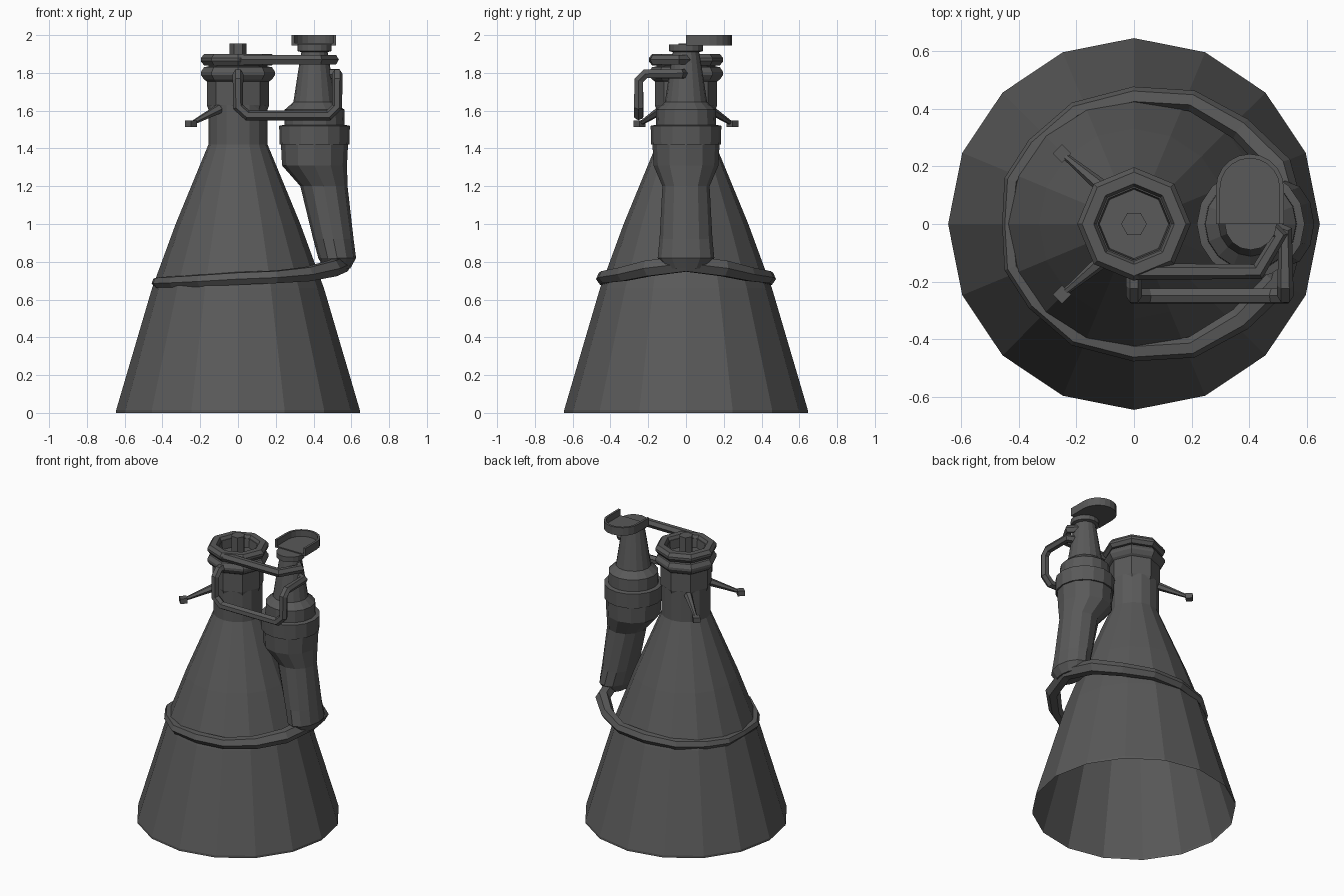
import bpy, bmesh, math
from mathutils import Vector, Matrix

cube = bpy.data.objects.get("Cube")
if cube:
    bpy.data.objects.remove(cube, do_unlink=True)

metal = bpy.data.materials.new("dark_metal")
metal.use_nodes = True
GREY = (0.1, 0.1, 0.1, 1)
metal.diffuse_color = GREY
metal.node_tree.nodes["Principled BSDF"].inputs["Base Color"].default_value = GREY


def link(name, data):
    ob = bpy.data.objects.new(name, data)
    bpy.context.scene.collection.objects.link(ob)
    data.materials.append(metal)
    return ob


def finish(name, bm, normals=True):
    bmesh.ops.remove_doubles(bm, verts=bm.verts, dist=0.0005)
    if normals:
        bmesh.ops.recalc_face_normals(bm, faces=bm.faces)
    me = bpy.data.meshes.new(name)
    bm.to_mesh(me)
    bm.free()
    return link(name, me)


def loft(name, rings, sides, cx=0):
    """Stack of horizontal rings: (radius, z, centre x offset, y radius)."""
    bm = bmesh.new()
    loops = []
    for r, z, *rest in rings:
        dx = rest[0] if rest else 0
        ry = rest[1] if len(rest) > 1 else r
        loops.append([bm.verts.new((cx + dx + r * math.cos(a), ry * math.sin(a), z))
                      for a in (math.tau * i / sides for i in range(sides))])
    for lo, hi in zip(loops, loops[1:]):
        for i in range(sides):
            j = (i + 1) % sides
            bm.faces.new((lo[i], lo[j], hi[j], hi[i]))
    return finish(name, bm)


def pipe(name, points, radius, cyclic=False):
    """Six-sided tube; an optional fourth value scales the radius."""
    cu = bpy.data.curves.new(name, "CURVE")
    cu.dimensions = "3D"
    cu.bevel_depth = radius
    cu.bevel_resolution = 1
    cu.use_fill_caps = True
    sp = cu.splines.new("POLY")
    sp.points.add(len(points) - 1)
    for p, co in zip(sp.points, points):
        p.co = (*co[:3], 1)
        p.radius = co[3] if len(co) > 3 else 1
    sp.use_cyclic_u = cyclic
    sp.use_smooth = False
    ob = link(name, cu)
    bpy.ops.object.select_all(action="DESELECT")
    ob.select_set(True)
    bpy.context.view_layer.objects.active = ob
    bpy.ops.object.convert(target="MESH")
    return ob


# Open bell and throat
loft("bell_nozzle", [(0.645, 0), (0.645, 0.015), (0.455, 0.66), (0.33, 1.0),
                     (0.157, 1.42), (0.157, 1.63)], 16)

# Chamber head: collar with a bulged flange and a recessed top
loft("chamber_head", [(0.155, 1.6), (0.165, 1.63), (0.165, 1.755), (0.18, 1.765), (0.197, 1.79),
                      (0.197, 1.805), (0.18, 1.83), (0.155, 1.835), (0.155, 1.88),
                      (0.125, 1.88), (0.12, 1.82), (0, 1.82)], 8)
loft("injector_ring", [(0.14, 1.84), (0.18, 1.84), (0.197, 1.862), (0.197, 1.878),
                       (0.18, 1.9), (0.14, 1.9), (0.125, 1.87), (0.14, 1.84)], 8)
loft("igniter_pin", [(0.045, 1.8), (0.045, 1.955), (0, 1.955)], 6)

# Turbopump body and its bent exhaust
PUMP_X = 0.405
loft("turbopump", [(0, 1.42), (0.185, 1.42), (0.187, 1.52), (0.16, 1.525), (0.158, 1.605),
                   (0.112, 1.645), (0.108, 1.67), (0.088, 1.8), (0.07, 1.91),
                   (0.09, 1.915), (0.09, 1.95), (0, 1.95)], 16, PUMP_X)
loft("exhaust_duct", [(0.178, 1.43), (0.172, 1.31), (0.125, 1.2, 0.05), (0.107, 0.92, 0.1, 0.14),
                      (0.1, 0.82, 0.12, 0.15), (0.07, 0.765, 0.12, 0.11), (0, 0.75, 0.1)], 12, PUMP_X)

# Exhaust manifold wrapped round the bell, mirrored front to back
half = [(0.5, 0.2, 0.765, 1.3), (0.37, 0.33, 0.735, 1.15), (0.2, 0.428, 0.72, 1),
        (0, 0.44, 0.712, 1), (-0.2, 0.39, 0.7, 0.95), (-0.34, 0.27, 0.693, 0.9),
        (-0.42, 0.15, 0.69, 0.85)]
front = [(x, -y, z, s) for x, y, z, s in reversed(half)]
pipe("exhaust_manifold", [(0.555, 0, 0.79, 1.3)] + half + [(-0.432, 0, 0.69, 0.7)] + front,
     0.037, cyclic=True)

# Feed pipes between chamber head and pump
pipe("upper_feed_pipe", [(0, -0.165, 1.87), (0.43, -0.165, 1.87), (0.505, -0.04, 1.87),
                         (0.45, 0.01, 1.87)], 0.029)
Y = -0.25
pipe("lower_feed_pipe", [(0, -0.14, 1.795), (0, -0.215, 1.795), (0, Y, 1.76), (0, Y, 1.62),
                         (0.05, Y, 1.575), (0.48, Y, 1.575), (0.525, Y, 1.62), (0.525, Y, 1.76),
                         (0.525, -0.215, 1.795), (0.525, -0.03, 1.795), (0.44, 0, 1.795)], 0.028)

# Tapered mounting struts with square ends
for side, label in ((1, "back"), (-1, "front")):
    root = Vector((-0.1, 0.12 * side, 1.61))
    tip = Vector((-0.25, 0.245 * side, 1.53))
    pipe(label + "_strut", [(*root, 1), (*tip, 0.4)], 0.026)
    bm = bmesh.new()
    bmesh.ops.create_cube(bm, size=1, matrix=Matrix.Translation(tip)
                          @ Matrix.Rotation(-side * math.radians(45), 4, "Z")
                          @ Matrix.Diagonal((0.045, 0.045, 0.035, 1)))
    finish(label + "_strut_end", bm)


# Pump inlet tray: U-shaped wall over a flat floor, open at the front
def u_path(r):
    arc = [(r * math.cos(a), 0.125 + r * math.sin(a)) for a in (math.pi * i / 10 for i in range(11))]
    return [(PUMP_X - 0.003 + x, y) for x, y in [(r, 0)] + arc + [(-r, 0)]]


def extrude(name, faces, z, height):
    bm = bmesh.new()
    made = [bm.faces.new([bm.verts.new((x, y, z)) for x, y in f]) for f in faces]
    bmesh.ops.remove_doubles(bm, verts=bm.verts, dist=0.0005)
    ext = bmesh.ops.extrude_face_region(bm, geom=bm.faces[:], use_keep_orig=True)
    moved = [v for v in ext["geom"] if isinstance(v, bmesh.types.BMVert)]
    bmesh.ops.translate(bm, verts=moved, vec=(0, 0, height))
    finish(name, bm)


outer, inner = u_path(0.118), u_path(0.103)
extrude("inlet_tray_floor", [outer], 1.945, 0.012)
extrude("inlet_tray_wall", [(outer[i], outer[i + 1], inner[i + 1], inner[i])
                            for i in range(len(outer) - 1)], 1.95, 0.05)
